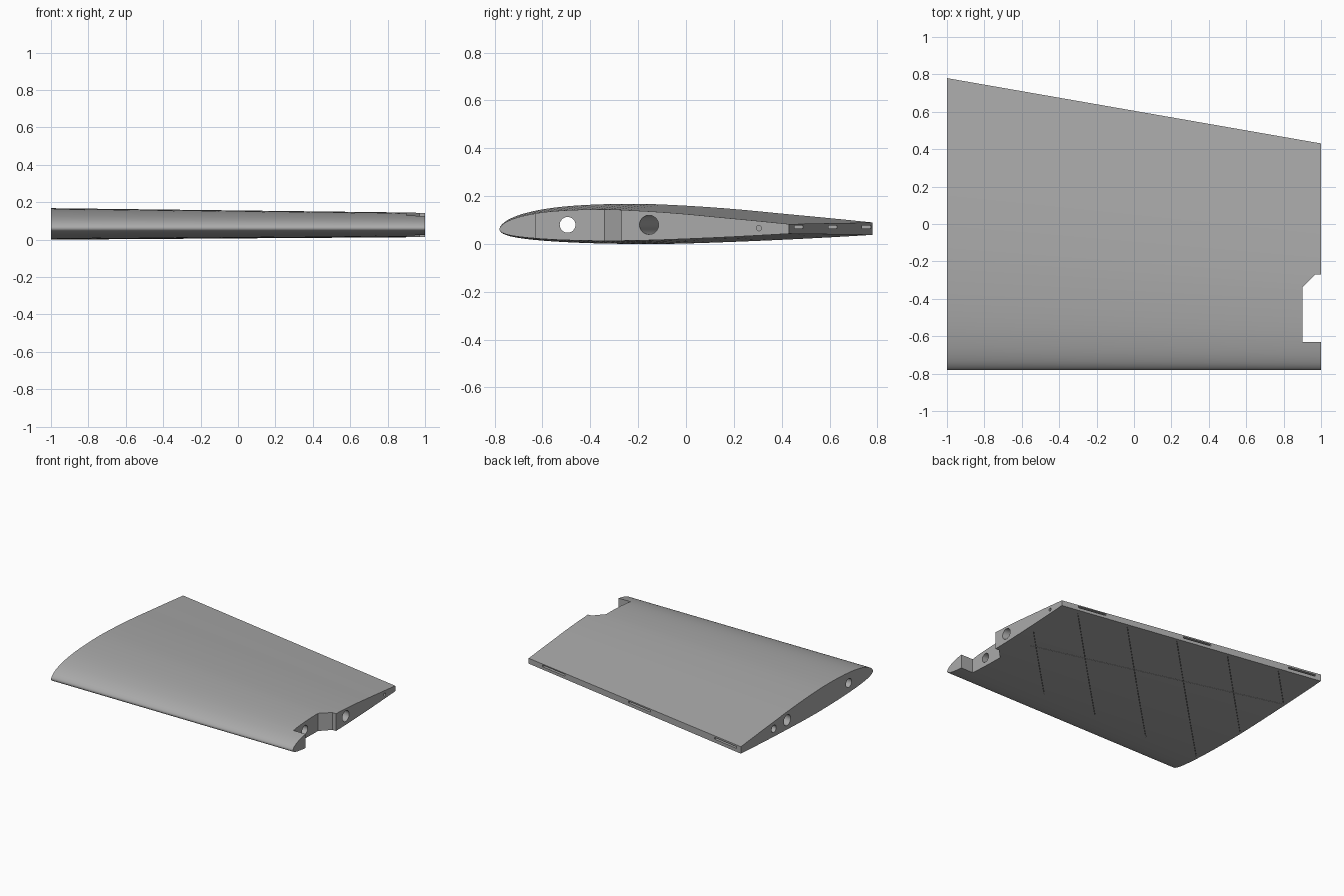
import bpy, bmesh, math
from mathutils import Vector

if "Cube" in bpy.data.objects:
    bpy.data.objects.remove(bpy.data.objects["Cube"])

LE_Y, LE_Z = -0.78, 0.06      # leading edge line
TIP_SCALE = 0.776             # tip chord / root chord

grey = bpy.data.materials.new("grey plastic")
grey.diffuse_color = (0.40, 0.40, 0.40, 1)
grey.use_nodes = True
grey.node_tree.nodes["Principled BSDF"].inputs["Base Color"].default_value = grey.diffuse_color

# root section, upper trailing edge -> nose -> lower trailing edge (y, z)
section = [(0.78, 0.09), (0.6, 0.108), (0.4, 0.127), (0.2, 0.146), (0, 0.160),
           (-0.2, 0.168), (-0.4, 0.164), (-0.55, 0.152), (-0.66, 0.132),
           (-0.73, 0.108), (-0.768, 0.083), (-0.78, 0.06), (-0.763, 0.042),
           (-0.71, 0.027), (-0.6, 0.014), (-0.42, 0.004), (-0.2, 0.0),
           (0, 0.002), (0.3, 0.013), (0.55, 0.025), (0.78, 0.038)]


def smooth_curve(pts, steps):
    """Catmull-Rom curve through the points."""
    p = [Vector(q) for q in pts]
    p = [2 * p[0] - p[1]] + p + [2 * p[-1] - p[-2]]
    out = []
    for i in range(1, len(p) - 2):
        a, b, c, d = p[i - 1:i + 3]
        for s in range(steps):
            t = s / steps
            out.append(0.5 * (2 * b + (c - a) * t + (2 * a - 5 * b + 4 * c - d) * t * t
                              + (3 * b - a - 3 * c + d) * t ** 3))
    return out + [p[-2]]


def make_object(name, bm):
    bmesh.ops.recalc_face_normals(bm, faces=bm.faces)
    me = bpy.data.meshes.new(name)
    bm.to_mesh(me)
    bm.free()
    me.materials.append(grey)
    ob = bpy.data.objects.new(name, me)
    bpy.context.collection.objects.link(ob)
    return ob


def loft(name, ring_a, ring_b):
    """Closed solid between two matching rings of points."""
    bm = bmesh.new()
    a = [bm.verts.new(v) for v in ring_a]
    b = [bm.verts.new(v) for v in ring_b]
    bm.faces.new(a)
    bm.faces.new(b)
    for i in range(len(a)):
        j = (i + 1) % len(a)
        bm.faces.new((a[i], a[j], b[j], b[i]))
    return make_object(name, bm)


def prism(name, outline, z0, z1):
    return loft(name, [(x, y, z0) for x, y in outline], [(x, y, z1) for x, y in outline])


def tube(name, start, end, r):
    """Cylinder whose end rings lie in planes of constant x."""
    def ring(c):
        return [(c[0], c[1] + r * math.cos(k * math.tau / 24),
                 c[2] + r * math.sin(k * math.tau / 24)) for k in range(24)]
    return loft(name, ring(start), ring(end))


def strip(name, p, q, width, z0, z1):
    """Thin upright box from p to q in plan."""
    p, q = Vector(p), Vector(q)
    d = (q - p).normalized()
    n = Vector((-d.y, d.x)) * width / 2
    return prism(name, [p - n, q - n, q + n, p + n], z0, z1)


def te(x):
    """Trailing edge y at span position x."""
    return 0.605 - 0.175 * x


# wing panel: tapered loft of the section
prof = smooth_curve(section, 4)
root = [(-1, y, z) for y, z in prof]
tip = [(1, LE_Y + (y - LE_Y) * TIP_SCALE, LE_Z + (z - LE_Z) * TIP_SCALE) for y, z in prof]
wing = loft("wing_panel", root, tip)

cutters = []
# notch in the tip end
cutters.append(prism("notch_cutter", [(0.90, -0.63), (1.1, -0.63), (1.1, -0.27),
                                      (0.97, -0.27), (0.90, -0.34)], -0.1, 0.3))
# spar holes: front one straight through, rear one swept
cutters.append(tube("front_spar_hole", (-1.1, -0.495, 0.08), (1.1, -0.495, 0.08), 0.033))
cutters.append(tube("rear_spar_hole", (-1.1, 0.252, 0.08), (1.1, -0.174, 0.08), 0.04))
# blind pin holes at both ends
cutters.append(tube("tip_pin_hole", (0.85, 0.305, 0.066), (1.1, 0.305, 0.066), 0.011))
cutters.append(tube("root_pin_hole", (-1.1, 0.39, 0.075), (-0.85, 0.39, 0.075), 0.027))
# hinge slots in the trailing edge
for x0, x1 in ((0.66, 0.87), (-0.15, 0.06), (-0.96, -0.75)):
    cutters.append(strip("hinge_slot", (x0, te(x0)), (x1, te(x1)), 0.12, 0.064, 0.077))
# fine rib slits in the underside, at 45 degrees
for c in (-0.88, -0.43, 0.02, 0.47, 0.93, 1.39):
    x0 = max(-0.98, -0.53 - c)
    x1 = min(0.94, (0.605 - c) / 1.175 - 0.02)
    cutters.append(strip("rib_slit", (x0, x0 + c), (x1, x1 + c), 0.002, -0.05, 0.045))
# fine slit under the rear spar
cutters.append(strip("spar_slit", (0.85, -0.09), (-0.97, 0.40), 0.002, -0.05, 0.04))

bpy.context.view_layer.objects.active = wing
wing.select_set(True)
for cut in cutters:
    mod = wing.modifiers.new("cut", 'BOOLEAN')
    mod.operation = 'DIFFERENCE'
    mod.solver = 'EXACT'
    mod.object = cut
    bpy.ops.object.modifier_apply(modifier=mod.name)
    bpy.data.objects.remove(cut)

bpy.ops.object.shade_smooth_by_angle(angle=math.radians(30))
